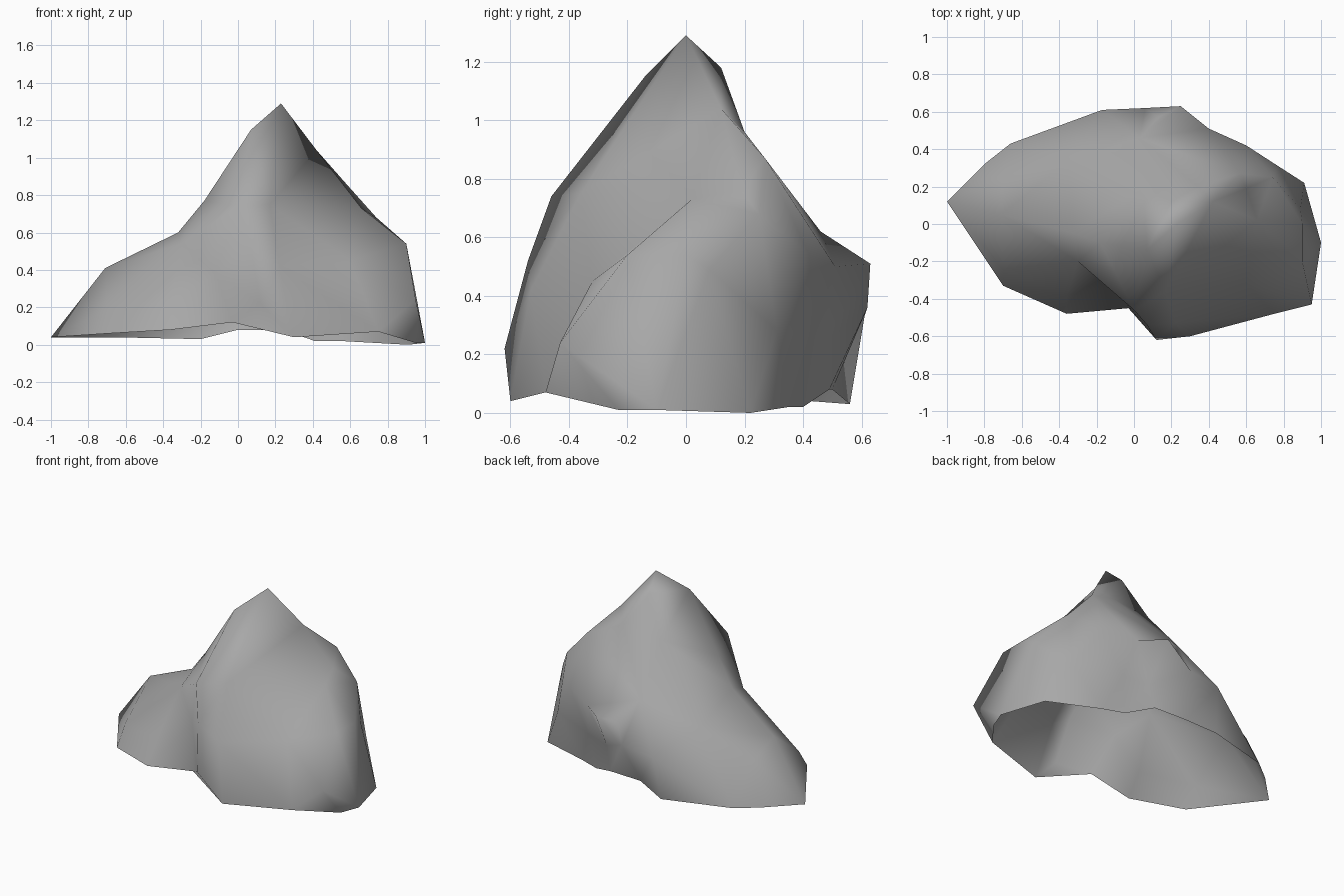
import bpy
import bmesh
from mathutils import Vector

cube = bpy.data.objects.get("Cube")
if cube:
    bpy.data.objects.remove(cube, do_unlink=True)

# Plain grey stone
stone = bpy.data.materials.new("grey_stone")
stone.use_nodes = True
colour = (0.39, 0.39, 0.39, 1)
stone.diffuse_color = colour
stone.node_tree.nodes["Principled BSDF"].inputs["Base Color"].default_value = colour

# Open lower rim, anticlockwise from the spur tip
rim = [
    (-1, .12, .04), (-.7, -.33, .06), (-.36, -.48, .08), (-.03, -.45, .12),
    (.3, -.6, .04), (.75, -.48, .07), (.95, -.23, .01), (1, -.1, .01),
    (.91, .22, 0), (.55, .35, .02), (.41, .4, .02), (.24, .49, .08),
    (0, .5, .08), (-.2, .56, .03), (-.66, .43, .04), (-.8, .32, .04),
]

# Summit and the upper slopes
summit = [
    (.23, 0, 1.29), (.07, -.14, 1.15), (.2, .12, 1.18), (.34, .2, .96),
    (.42, .12, 1.04), (.05, .2, .93), (-.18, -.1, .77),
]

# Front ridge and the broad front face
front_face = [
    (0, -.46, .74), (.17, -.36, .75), (.07, -.54, .52), (.12, -.62, .22),
    (.22, -.53, .42), (.6, -.32, .45), (.95, -.43, .24),
]

# Shoulder on the left side, with a hollow in front of it
shoulder = [
    (.57, .27, .87), (.74, .25, .68), (.6, .19, .76), (.66, .02, .73),
    (.9, -.2, .54), (.9, 0, .54), (.89, .08, .49), (.6, .42, .54),
    (.77, .31, .28),
]

# Back wall with its slanting cleft
back_wall = [
    (.4, .51, .5), (.25, .63, .51), (.13, .57, .48), (.45, .43, .26),
    (.28, .47, .24), (.06, .62, .36), (-.17, .61, .33), (.03, .46, .62),
]

# Low spur and the hollow beside it
spur = [
    (-.71, .05, .41), (-.32, -.05, .6), (-.3, -.2, .54), (-.36, -.38, .23),
    (-.7, -.24, .19), (-.12, -.33, .38), (-.7, .26, .31), (-.35, .34, .48),
]


def wrap(name, rim, *groups):
    """Skin the corners into one shell round a core, open below the rim."""
    core = Vector((.05, 0, .25))
    bm = bmesh.new()
    place, edge = {}, set()
    for group in (rim, *groups):
        for corner in group:
            vert = bm.verts.new((Vector(corner) - core).normalized())
            place[vert] = Vector(corner)
            if group is rim:
                edge.add(vert)
    bmesh.ops.convex_hull(bm, input=bm.verts[:])
    bmesh.ops.recalc_face_normals(bm, faces=bm.faces[:])
    for vert, corner in place.items():
        vert.co = corner
    underside = [f for f in bm.faces if edge.issuperset(f.verts)]
    bmesh.ops.delete(bm, geom=underside, context="FACES")
    # Blend the shading over the whole weathered surface
    for face in bm.faces:
        face.smooth = True
    mesh = bpy.data.meshes.new(name)
    bm.to_mesh(mesh)
    bm.free()
    mesh.materials.append(stone)
    obj = bpy.data.objects.new(name, mesh)
    bpy.context.collection.objects.link(obj)


wrap("rock", rim, summit, front_face, shoulder, back_wall, spur)
